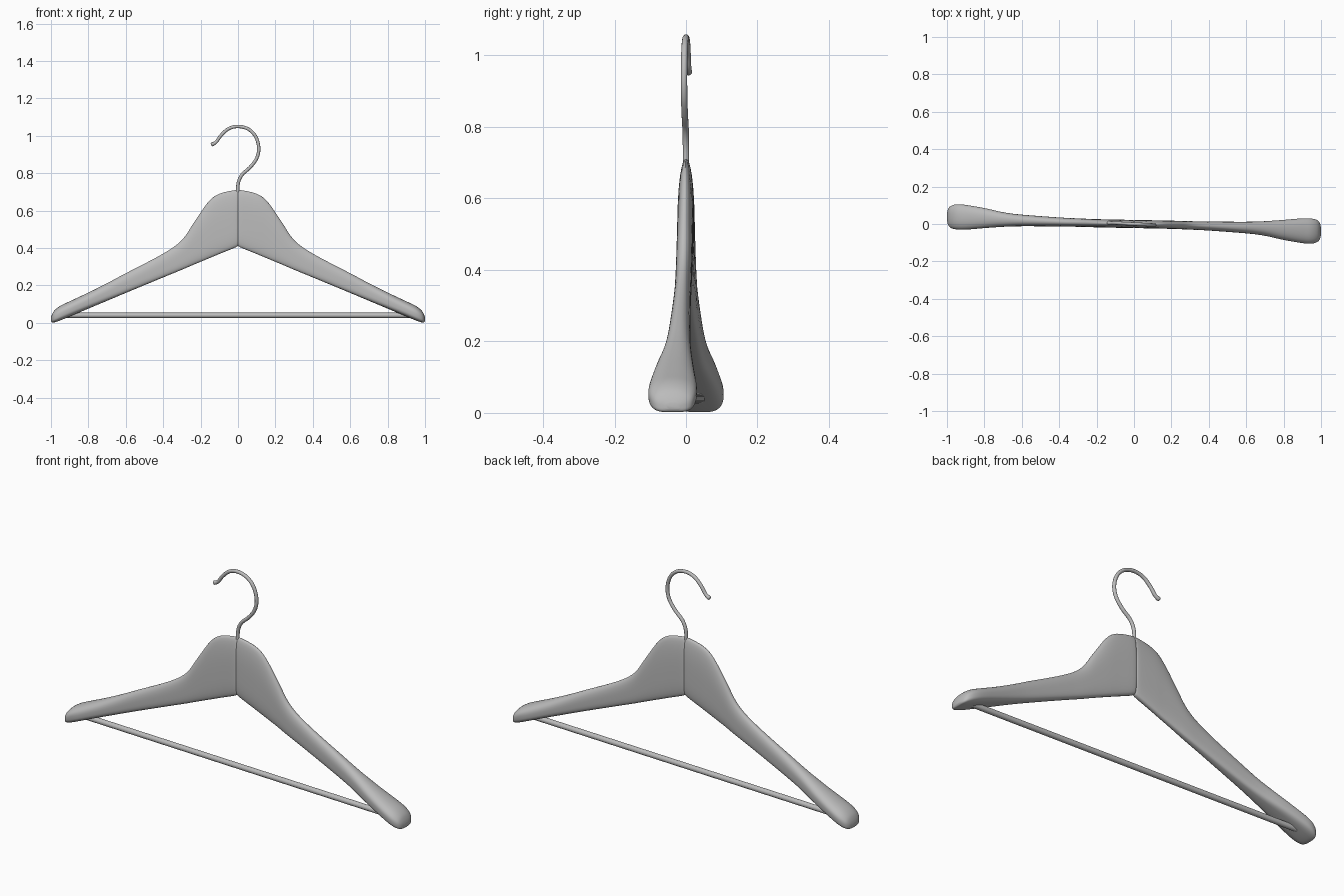
import bpy, bmesh
from math import cos, sin, pi, copysign
from mathutils import Vector

cube = bpy.data.objects.get("Cube")
if cube:
    bpy.data.objects.remove(cube, do_unlink=True)

GREY = (0.5, 0.5, 0.5, 1)
grey = bpy.data.materials.new("plain grey")
grey.diffuse_color = GREY
grey.use_nodes = True
grey.node_tree.nodes["Principled BSDF"].inputs["Base Color"].default_value = GREY


def smooth_path(points, steps):
    """Catmull-Rom curve through tuples of any length."""
    ext = [points[0]] + points + [points[-1]]
    out = []
    for a, b, c, d in zip(ext, ext[1:], ext[2:], ext[3:]):
        for k in range(steps):
            t = k / steps
            out.append([q + t / 2 * (r - p + t * (2 * p - 5 * q + 4 * r - s
                        + t * (3 * (q - r) + s - p)))
                        for p, q, r, s in zip(a, b, c, d)])
    return out + [list(points[-1])]


def loft(name, rings, limit=50):
    """Skin a list of closed rings and cap both ends."""
    bm = bmesh.new()
    loops = [[bm.verts.new(p) for p in ring] for ring in rings]
    n = len(loops[0])
    for a, b in zip(loops, loops[1:]):
        for i in range(n):
            j = (i + 1) % n
            bm.faces.new((a[i], a[j], b[j], b[i]))
    bm.faces.new(loops[0])
    bm.faces.new(loops[-1])
    bmesh.ops.recalc_face_normals(bm, faces=bm.faces)
    mesh = bpy.data.meshes.new(name)
    bm.to_mesh(mesh)
    bm.free()
    mesh.materials.append(grey)
    obj = bpy.data.objects.new(name, mesh)
    bpy.context.collection.objects.link(obj)
    bpy.ops.object.select_all(action="DESELECT")
    obj.select_set(True)
    bpy.context.view_layer.objects.active = obj
    bpy.ops.object.shade_smooth_by_angle(angle=limit * pi / 180)
    return obj


def power(v, e):
    return copysign(abs(v) ** e, v)


def arm_ring(x, top, bottom, front, back, sides=32):
    """Rounded crest above, squarer edge below."""
    mid, half = (top + bottom) / 2, (top - bottom) / 2
    centre, width = (front + back) / 2, (back - front) / 2
    ring = []
    for i in range(sides):
        a = 2 * pi * i / sides
        e = 0.9 if sin(a) > 0 else 0.55
        ring.append((x, centre + width * power(cos(a), e),
                     mid + half * power(sin(a), e)))
    return ring


def tube(name, path, radii, sides=12):
    """Round tube swept along a path, facing mostly across y."""
    pts = [Vector(p) for p in path]
    rings = []
    for i, p in enumerate(pts):
        along = (pts[min(i + 1, len(pts) - 1)] - pts[max(i - 1, 0)]).normalized()
        u = along.cross(Vector((0, 1, 0))).normalized()
        v = along.cross(u)
        rings.append([p + radii[i] * (u * cos(2 * pi * k / sides) + v * sin(2 * pi * k / sides))
                      for k in range(sides)])
    return loft(name, rings)


# Arms: x, top, bottom, front, back of each station
stations = [
    (0.001, 0.70, 0.415, -0.016, 0.016),
    (0.01, 0.71, 0.405, -0.021, 0.021),
    (0.1, 0.69, 0.368, -0.024, 0.02),
    (0.16, 0.645, 0.343, -0.025, 0.019),
    (0.23, 0.545, 0.314, -0.027, 0.017),
    (0.3, 0.443, 0.284, -0.03, 0.015),
    (0.4, 0.37, 0.243, -0.035, 0.013),
    (0.6, 0.265, 0.16, -0.05, 0.012),
    (0.7, 0.212, 0.118, -0.063, 0.015),
    (0.8, 0.162, 0.076, -0.085, 0.022),
    (0.9, 0.115, 0.034, -0.102, 0.03),
    (0.95, 0.091, 0.013, -0.105, 0.029),
    (0.98, 0.068, 0.003, -0.096, 0.02),
    (0.994, 0.046, 0.003, -0.08, 0.004),
    (1.0, 0.028, 0.01, -0.055, -0.02),
]
for name, turn in (("left_arm", 0), ("right_arm", pi)):
    arm = loft(name, [arm_ring(*s) for s in smooth_path(stations, 4)])
    arm.rotation_euler.z = turn

# Trouser bar, running slightly askew between the arm tips
tube("cross_bar", [(-0.94, 0.04, 0.04), (0.94, -0.04, 0.04)], [0.014, 0.014], 16)

# Wire hook with a slightly thicker tip
hook = [(0, 0.67), (0, 0.74), (0.02, 0.79), (0.065, 0.832), (0.1, 0.88),
        (0.111, 0.935), (0.095, 0.995), (0.055, 1.036), (0, 1.05),
        (-0.05, 1.038), (-0.09, 1.003), (-0.118, 0.966), (-0.143, 0.952)]
path = [(x, -0.05 * x, z) for x, z in smooth_path(hook, 5)]
radii = [0.009] * len(path)
radii[-4:] = [0.01, 0.0105, 0.0105, 0.007]
tube("hook", path, radii)
